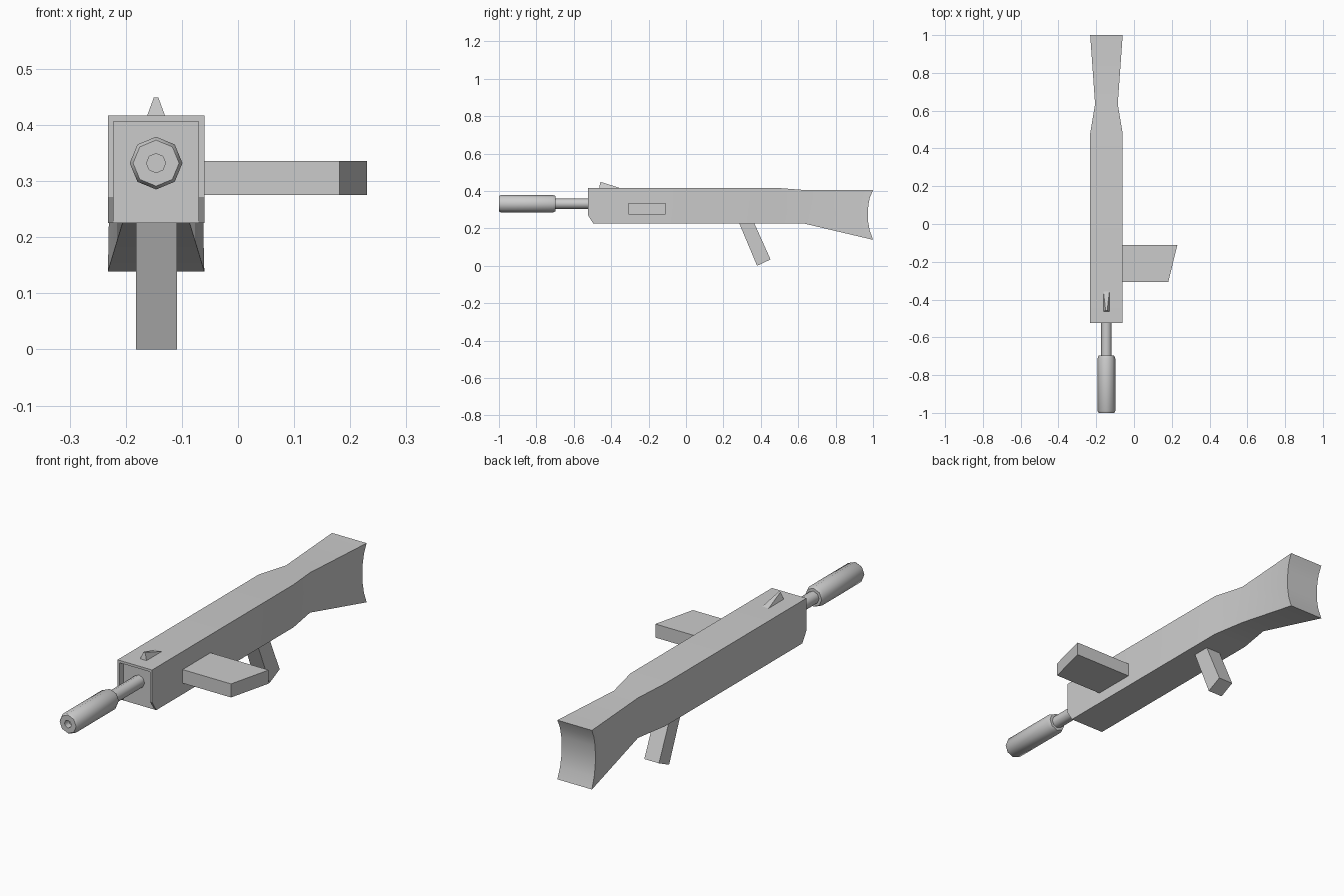
import bpy, bmesh, math
from mathutils import Vector

cube = bpy.data.objects.get("Cube")
if cube:
    bpy.data.objects.remove(cube, do_unlink=True)

AXIS_X, AXIS_Z = -0.146, 0.332   # barrel axis
HALF = 0.086                     # half width of the body

grey = bpy.data.materials.new("plain grey")
grey.use_nodes = True
grey.diffuse_color = (0.6, 0.6, 0.6, 1)
grey.node_tree.nodes["Principled BSDF"].inputs["Base Color"].default_value = (0.6, 0.6, 0.6, 1)


def finish(name, bm, smooth=False):
    bmesh.ops.recalc_face_normals(bm, faces=bm.faces)
    mesh = bpy.data.meshes.new(name)
    bm.to_mesh(mesh)
    bm.free()
    mesh.materials.append(grey)
    obj = bpy.data.objects.new(name, mesh)
    bpy.context.collection.objects.link(obj)
    if smooth:
        bpy.ops.object.select_all(action='DESELECT')
        obj.select_set(True)
        bpy.context.view_layer.objects.active = obj
        bpy.ops.object.shade_smooth_by_angle(angle=math.radians(30))
    return obj


def prism(points, depth):
    """Extrude a flat outline of 3D points along a vector."""
    bm = bmesh.new()
    face = bm.faces.new([bm.verts.new(p) for p in points])
    new = bmesh.ops.extrude_face_region(bm, geom=[face], use_keep_orig=True)["geom"]
    moved = [v for v in new if isinstance(v, bmesh.types.BMVert)]
    bmesh.ops.translate(bm, verts=moved, vec=Vector(depth))
    return bm


def side_prism(outline, x0, x1):
    return prism([(x0, y, z) for y, z in outline], (x1 - x0, 0, 0))


# Body and stock: side outline, waisted at the neck, hollow butt end
NECK_START, NECK, END = 0.48, 0.635, 1.0
outline = [(-0.495, 0.225), (NECK, 0.225), (END, 0.139),
           (0.982, 0.19), (0.974, 0.235), (0.972, 0.275), (0.975, 0.325), (0.983, 0.365),
           (END, 0.405), (NECK, 0.405), (NECK_START, 0.417), (-0.495, 0.417)]
bm = side_prism(outline, -1, 1)
for cut in (NECK_START, NECK):
    bmesh.ops.bisect_plane(bm, geom=bm.verts[:] + bm.edges[:] + bm.faces[:],
                           plane_co=(0, cut, 0), plane_no=(0, 1, 0), dist=0.0005)


def half_width(y):
    if y <= NECK_START:
        return HALF
    if y <= NECK:
        return HALF + (0.06 - HALF) * (y - NECK_START) / (NECK - NECK_START)
    return 0.06 + (HALF - 0.06) * (y - NECK) / (END - NECK)


for v in bm.verts:
    v.co.x = AXIS_X + math.copysign(half_width(v.co.y), v.co.x)
finish("body_and_stock", bm, smooth=True)

# Rim around the recessed front: two chamfered cheeks and a top lip
cheek = [(-0.495, 0.225), (-0.495, 0.417), (-0.525, 0.417), (-0.525, 0.272)]
for name, side in (("left_front_cheek", 1), ("right_front_cheek", -1)):
    finish(name, side_prism(cheek, AXIS_X + side * HALF, AXIS_X + side * (HALF - 0.01)))
lip = [(-0.495, 0.406), (-0.495, 0.417), (-0.525, 0.417), (-0.525, 0.406)]
finish("top_front_lip", side_prism(lip, AXIS_X - HALF + 0.01, AXIS_X + HALF - 0.01))


# Barrel and muzzle: turned around the barrel axis
def lathe(name, profile, sides):
    bm = bmesh.new()
    rings = [[bm.verts.new((AXIS_X + r * math.cos(math.tau * i / sides), y,
                            AXIS_Z + r * math.sin(math.tau * i / sides)))
              for i in range(sides)] for r, y in profile]
    for a, b in zip(rings, rings[1:]):
        for i in range(sides):
            j = (i + 1) % sides
            bm.faces.new((a[i], a[j], b[j], b[i]))
    bm.faces.new(rings[0])
    bm.faces.new(rings[-1])
    obj = finish(name, bm)
    bpy.ops.object.select_all(action='DESELECT')
    obj.select_set(True)
    bpy.context.view_layer.objects.active = obj
    bpy.ops.object.shade_smooth_by_angle(angle=math.radians(50))


lathe("muzzle", [(0.017, -0.97), (0.017, -1.0), (0.041, -1.0), (0.047, -0.99),
                 (0.047, -0.712), (0.041, -0.697), (0.027, -0.697)], 8)
lathe("barrel", [(0.028, -0.72), (0.028, -0.49)], 8)

# Front sight: upright wedge narrowing to its tip
bm = side_prism([(-0.464, 0.415), (-0.458, 0.449), (-0.35, 0.415)], -1, 1)
for v in bm.verts:
    v.co.x = AXIS_X + math.copysign(0.004 if v.co.z > 0.43 else 0.0165, v.co.x)
finish("front_sight", bm)

# Side magazine with a slanted end
finish("side_magazine", prism([(-0.07, -0.308, 0.275), (0.181, -0.308, 0.275),
                               (0.23, -0.11, 0.275), (-0.07, -0.11, 0.275)], (0, 0, 0.061)))

# Raked grip
grip = [(0.275, 0.25), (0.355, 0.25), (0.452, 0.034), (0.38, 0.0)]
finish("grip", side_prism(grip, -0.182, -0.109))
